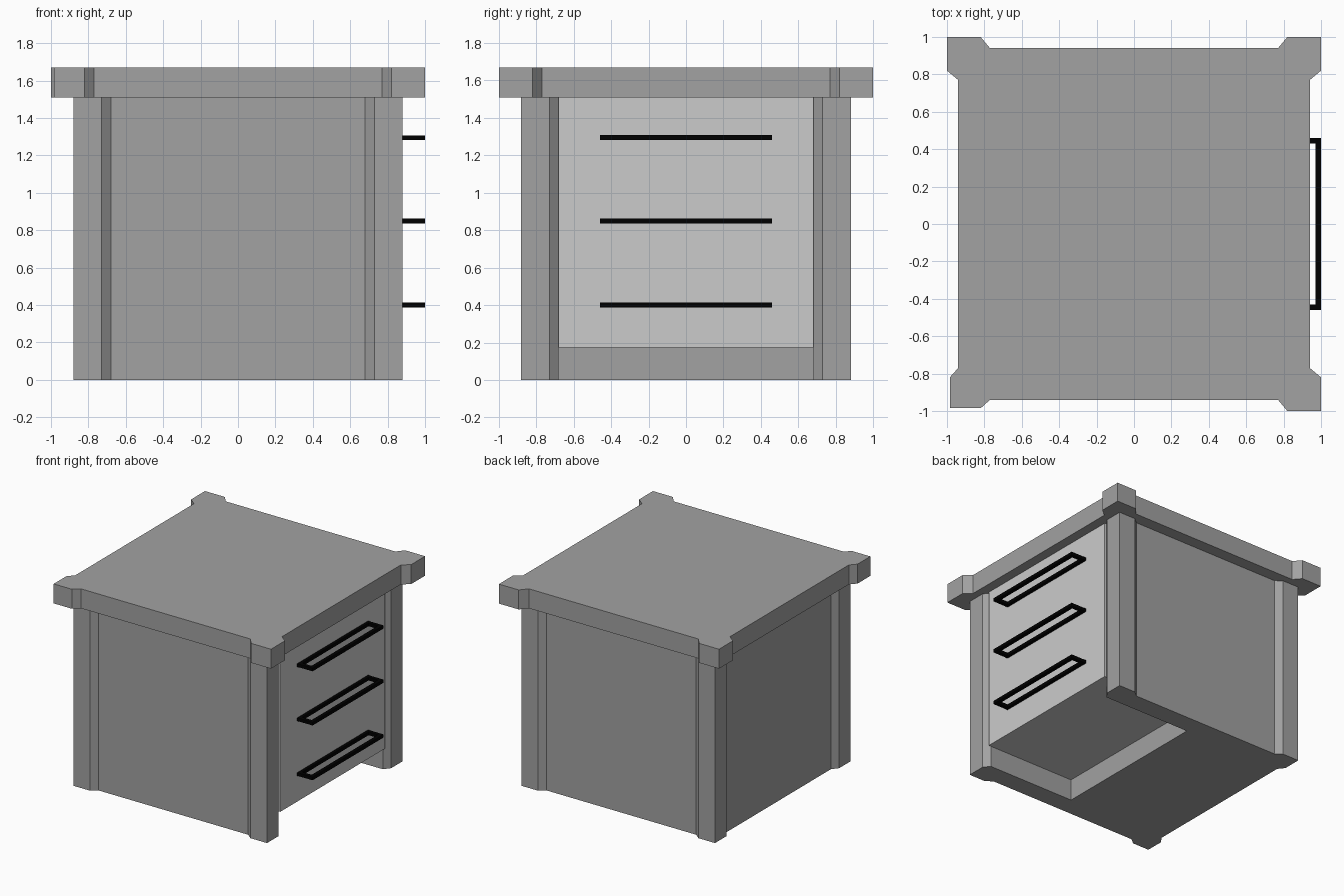
import bpy, bmesh

if "Cube" in bpy.data.objects:
    bpy.data.objects.remove(bpy.data.objects["Cube"])


def material(name, v):
    m = bpy.data.materials.new(name)
    m.diffuse_color = (v, v, v, 1)
    m.use_nodes = True
    m.node_tree.nodes["Principled BSDF"].inputs["Base Color"].default_value = m.diffuse_color
    return m


def extrude_outline(name, pts, z0, z1, mat):
    """Prism from a plan outline."""
    bm = bmesh.new()
    face = bm.faces.new([bm.verts.new((x, y, z0)) for x, y in pts])
    top = bmesh.ops.extrude_face_region(bm, geom=[face])["geom"]
    for v in top:
        if isinstance(v, bmesh.types.BMVert):
            v.co.z = z1
    bmesh.ops.recalc_face_normals(bm, faces=bm.faces)
    me = bpy.data.meshes.new(name)
    bm.to_mesh(me)
    bm.free()
    me.materials.append(mat)
    ob = bpy.data.objects.new(name, me)
    bpy.context.collection.objects.link(ob)
    return ob


def posted_square(outer, panel, flat, inner, right_depth=None):
    """Square plan with raised corner posts; right_depth notches the +x side."""
    pts = []
    corners = [(1, 1), (-1, 1), (-1, -1), (1, -1)]
    for i, (sx, sy) in enumerate(corners):
        o = outer[i]
        on_x = [(sx * panel, sy * inner), (sx * o, sy * flat)]
        if right_depth is not None and sx > 0:
            on_x.insert(0, (right_depth, sy * inner))
        on_y = [(sx * flat, sy * o), (sx * inner, sy * panel)]
        run = on_x + [(sx * o, sy * o)] + on_y
        pts += run if sx * sy > 0 else run[::-1]
    return pts


dark = material("dark_grey", 0.36)
light = material("light_grey", 0.6)
black = material("black", 0.0)

# Carcass with corner posts and an open drawer bay on the right
extrude_outline("carcass", posted_square([0.88] * 4, 0.84, 0.73, 0.68, 0.05),
                0, 1.51, dark)

# Drawer block set in the bay above the toe recess
extrude_outline("drawer_front", [(0.05, -0.68), (0.86, -0.68), (0.86, 0.68), (0.05, 0.68)],
                0.175, 1.51, light)

# Table top with flared corners
extrude_outline("table_top", posted_square([1, 1, 0.985, 1], 0.94, 0.82, 0.77),
                1.51, 1.67, dark)

# Handles: flat rectangular loops of four bars
for i, z in enumerate((0.40, 0.85, 1.295)):
    bm = bmesh.new()
    bars = [(0.985, 0, 0.03, 0.92), (0.87, 0, 0.03, 0.92),
            (0.9275, 0.445, 0.085, 0.03), (0.9275, -0.445, 0.085, 0.03)]
    for x, y, dx, dy in bars:
        vs = bmesh.ops.create_cube(bm, size=1)["verts"]
        bmesh.ops.scale(bm, vec=(dx, dy, 0.026), verts=vs)
        bmesh.ops.translate(bm, vec=(x, y, z), verts=vs)
    me = bpy.data.meshes.new(f"drawer_handle_{i + 1}")
    bm.to_mesh(me)
    bm.free()
    me.materials.append(black)
    bpy.context.collection.objects.link(bpy.data.objects.new(me.name, me))
